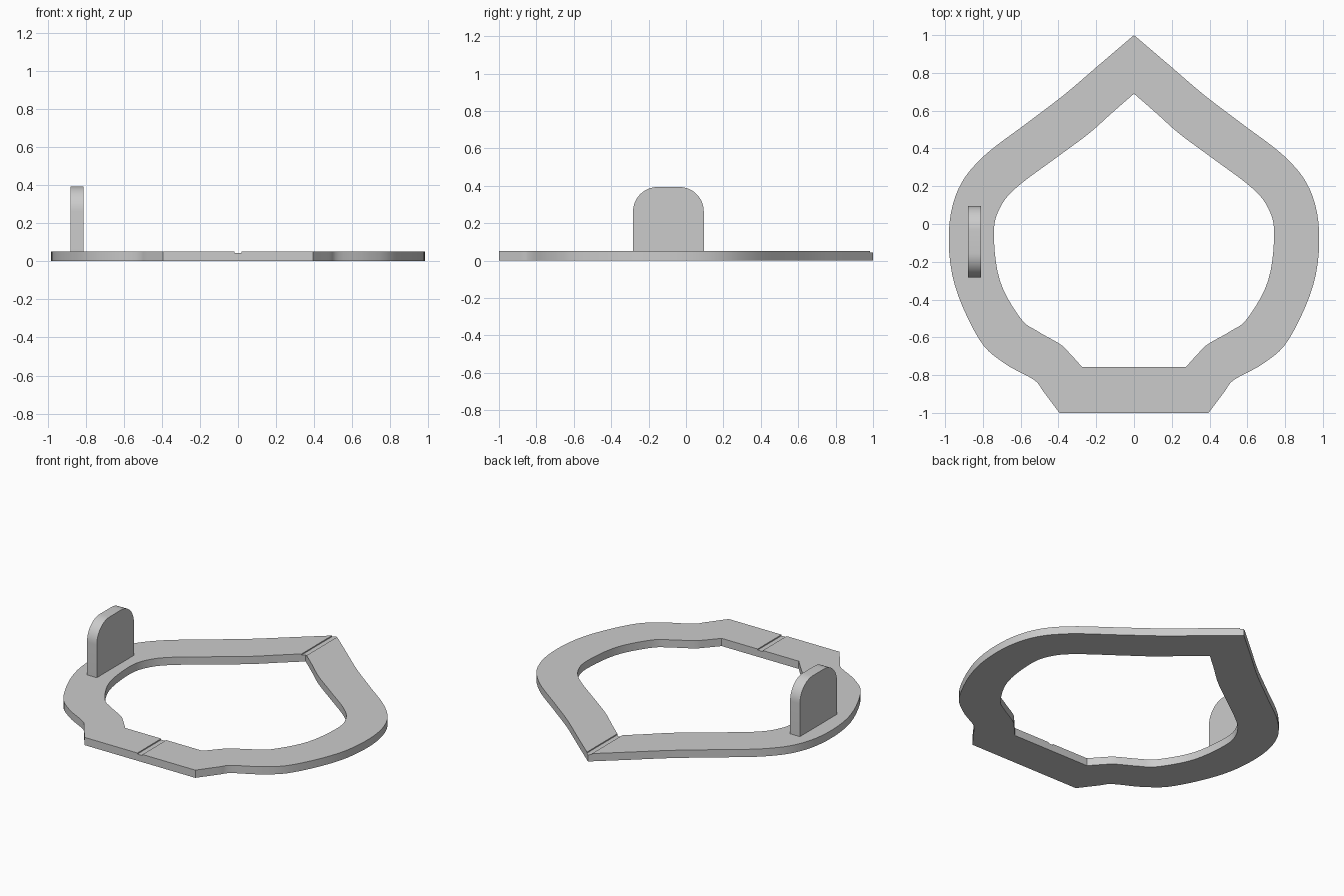
import bpy, bmesh, math
from mathutils import Vector

if "Cube" in bpy.data.objects:
    bpy.data.objects.remove(bpy.data.objects["Cube"])

T = 0.05  # plate thickness


def spline(pts, steps=5):
    """Smooth Catmull-Rom line through points, straight at both ends."""
    p = [Vector(q) for q in pts]
    p = [2 * p[0] - p[1]] + p + [2 * p[-1] - p[-2]]
    out = []
    for i in range(1, len(p) - 2):
        a, b, c, d = p[i - 1:i + 3]
        for k in range(steps):
            t = k / steps
            out.append(0.5 * (2 * b + (c - a) * t + (2 * a - 5 * b + 4 * c - d) * t * t
                              + (3 * b - a - 3 * c + d) * t ** 3))
    return out + [p[-2]]


def full_loop(half):
    """Mirror a right-hand half outline across x = 0."""
    return half + [Vector((-v.x, v.y)) for v in reversed(half[1:])]


def finish(name, bm):
    bmesh.ops.recalc_face_normals(bm, faces=bm.faces)
    me = bpy.data.meshes.new(name)
    bm.to_mesh(me)
    bm.free()
    ob = bpy.data.objects.new(name, me)
    bpy.context.collection.objects.link(ob)
    return ob


def box(name, lo, hi):
    bm = bmesh.new()
    bmesh.ops.create_cube(bm, size=1)
    for v in bm.verts:
        v.co = [lo[i] if v.co[i] < 0 else hi[i] for i in range(3)]
    return finish(name, bm)


def smooth(ob):
    bpy.ops.object.select_all(action='DESELECT')
    ob.select_set(True)
    bpy.context.view_layer.objects.active = ob
    bpy.ops.object.shade_smooth_by_angle(angle=math.radians(30))


# Ring plate: matching outer and inner outlines, right half
outer = [(0, 1), (0.19, 0.838), (0.37, 0.684), (0.57, 0.532), (0.80, 0.355), (0.93, 0.185),
         (0.98, -0.04), (0.95, -0.32), (0.82, -0.61), (0.69, -0.735), (0.53, -0.825),
         (0.48, -0.887), (0.395, -1)]
inner = [(0, 0.69), (0.12, 0.585), (0.24, 0.478), (0.41, 0.352), (0.62, 0.195), (0.71, 0.085),
         (0.742, -0.05), (0.71, -0.30), (0.60, -0.50), (0.51, -0.568), (0.39, -0.637),
         (0.34, -0.685), (0.275, -0.757)]
loops = [full_loop(spline(o)) for o in (outer, inner)]
bm = bmesh.new()
rings = [[bm.verts.new((v.x, v.y, z)) for v in loops[k]]
         for k, z in ((0, 0), (0, T), (1, T), (1, 0))]
n = len(rings[0])
for r in range(4):
    a, b = rings[r], rings[(r + 1) % 4]
    for i in range(n):
        j = (i + 1) % n
        bm.faces.new((a[i], a[j], b[j], b[i]))
plate = finish("ring_plate", bm)
smooth(plate)

# Shallow groove along the centre line of the top
cutter = box("groove_cutter", (-0.018, -1.2, T - 0.007), (0.018, 1.2, T + 0.1))
cutter.hide_render = True
mod = plate.modifiers.new("groove", 'BOOLEAN')
mod.operation = 'DIFFERENCE'
mod.solver = 'EXACT'
mod.object = cutter
bpy.context.view_layer.objects.active = plate
bpy.ops.object.modifier_apply(modifier=mod.name)
bpy.data.objects.remove(cutter)

# Upright tab with rounded top corners
y0, y1, top, rad = -0.283, 0.095, 0.393, 0.13
profile = [(y0, T), (y1, T)]
for cy, start in ((y1 - rad, 0), (y0 + rad, 90)):
    for k in range(13):
        a = math.radians(start + 7.5 * k)
        profile.append((cy + rad * math.cos(a), top - rad + rad * math.sin(a)))
bm = bmesh.new()
face = bm.faces.new([bm.verts.new((-0.88, y, z)) for y, z in profile])
ext = bmesh.ops.extrude_face_region(bm, geom=[face])
bmesh.ops.translate(bm, vec=(0.07, 0, 0),
                    verts=[g for g in ext["geom"] if isinstance(g, bmesh.types.BMVert)])
if not face.is_valid or len(bm.faces) < len(profile) + 2:
    bm.faces.new([v for v in bm.verts if abs(v.co.x + 0.88) < 1e-5])
smooth(finish("upright_tab", bm))
